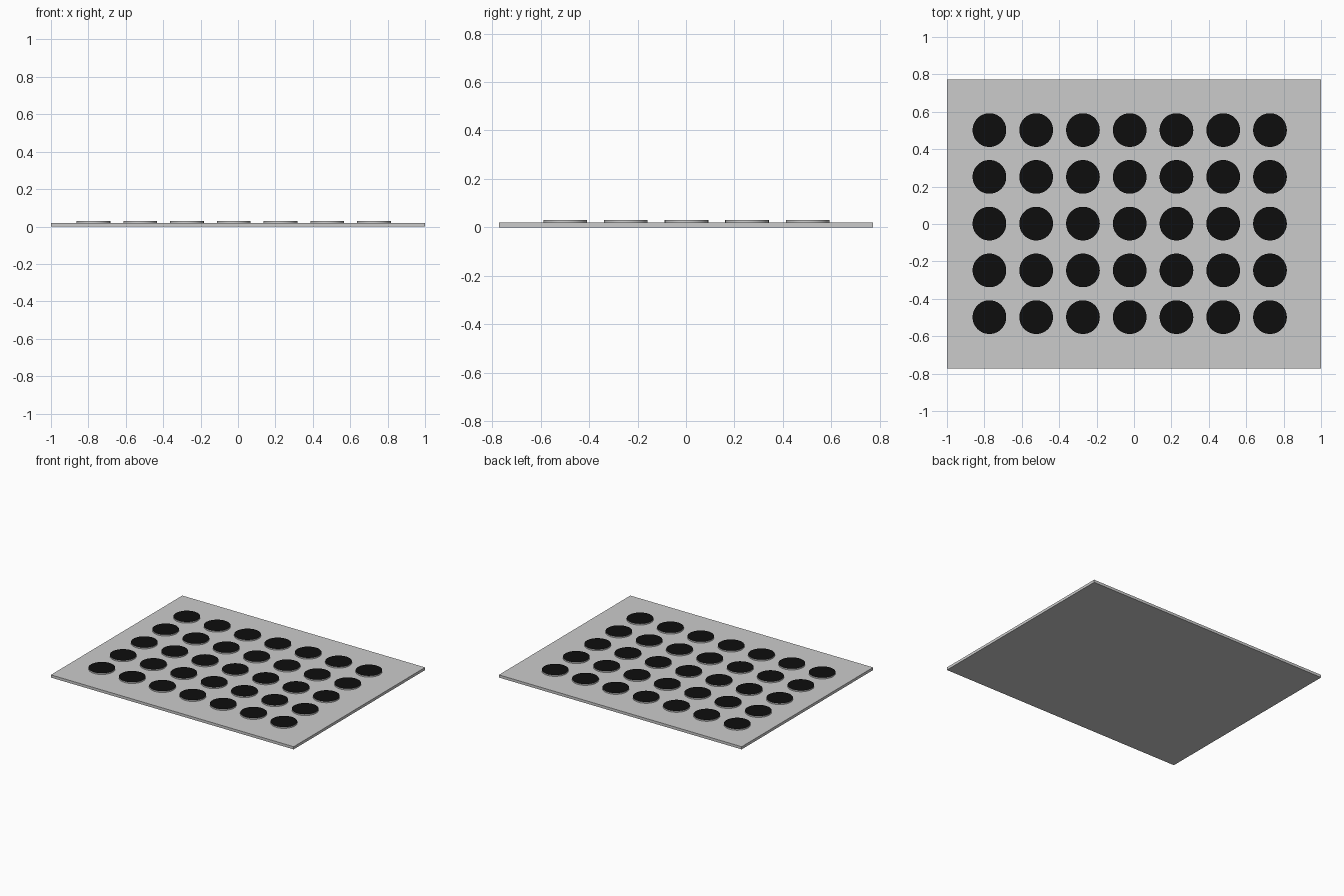
import bpy, bmesh

if "Cube" in bpy.data.objects:
    bpy.data.objects.remove(bpy.data.objects["Cube"])

PLATE_X, PLATE_Y, PLATE_Z = 2.0, 1.546, 0.02
DISC_R, DISC_TOP = 0.09, 0.03
PITCH, COLS, ROWS = 0.25, 7, 5
FIRST_X, FIRST_Y = -0.773, -0.498

# flat base plate
bpy.ops.mesh.primitive_cube_add(size=1, location=(0, 0, PLATE_Z / 2))
plate = bpy.context.object
plate.name = "base_plate"
plate.scale = (PLATE_X, PLATE_Y, PLATE_Z)
bpy.ops.object.transform_apply(location=False, rotation=False, scale=True)

# black for the disc tops only, the rims stay grey
black = bpy.data.materials.new("black_top")
black.diffuse_color = (0.004, 0.004, 0.004, 1)
black.use_nodes = True
black.node_tree.nodes["Principled BSDF"].inputs["Base Color"].default_value = black.diffuse_color

# one shared disc mesh, resting on z = 0 of its own frame
height = DISC_TOP - PLATE_Z
bm = bmesh.new()
bmesh.ops.create_cone(bm, cap_ends=True, segments=64,
                      radius1=DISC_R, radius2=DISC_R, depth=height)
bmesh.ops.translate(bm, verts=bm.verts, vec=(0, 0, height / 2))
for face in bm.faces:
    face.material_index = 1 if face.normal.z > 0.5 else 0
    face.smooth = abs(face.normal.z) < 0.5
for edge in bm.edges:
    edge.smooth = edge.calc_face_angle() < 0.5
disc_mesh = bpy.data.meshes.new("disc")
disc_mesh.materials.append(None)
disc_mesh.materials.append(black)
bm.to_mesh(disc_mesh)
bm.free()

# grid of discs, slightly left of centre
for row in range(ROWS):
    for col in range(COLS):
        disc = bpy.data.objects.new(f"disc_{row + 1}_{col + 1}", disc_mesh)
        disc.location = (FIRST_X + col * PITCH, FIRST_Y + row * PITCH, PLATE_Z)
        bpy.context.collection.objects.link(disc)
